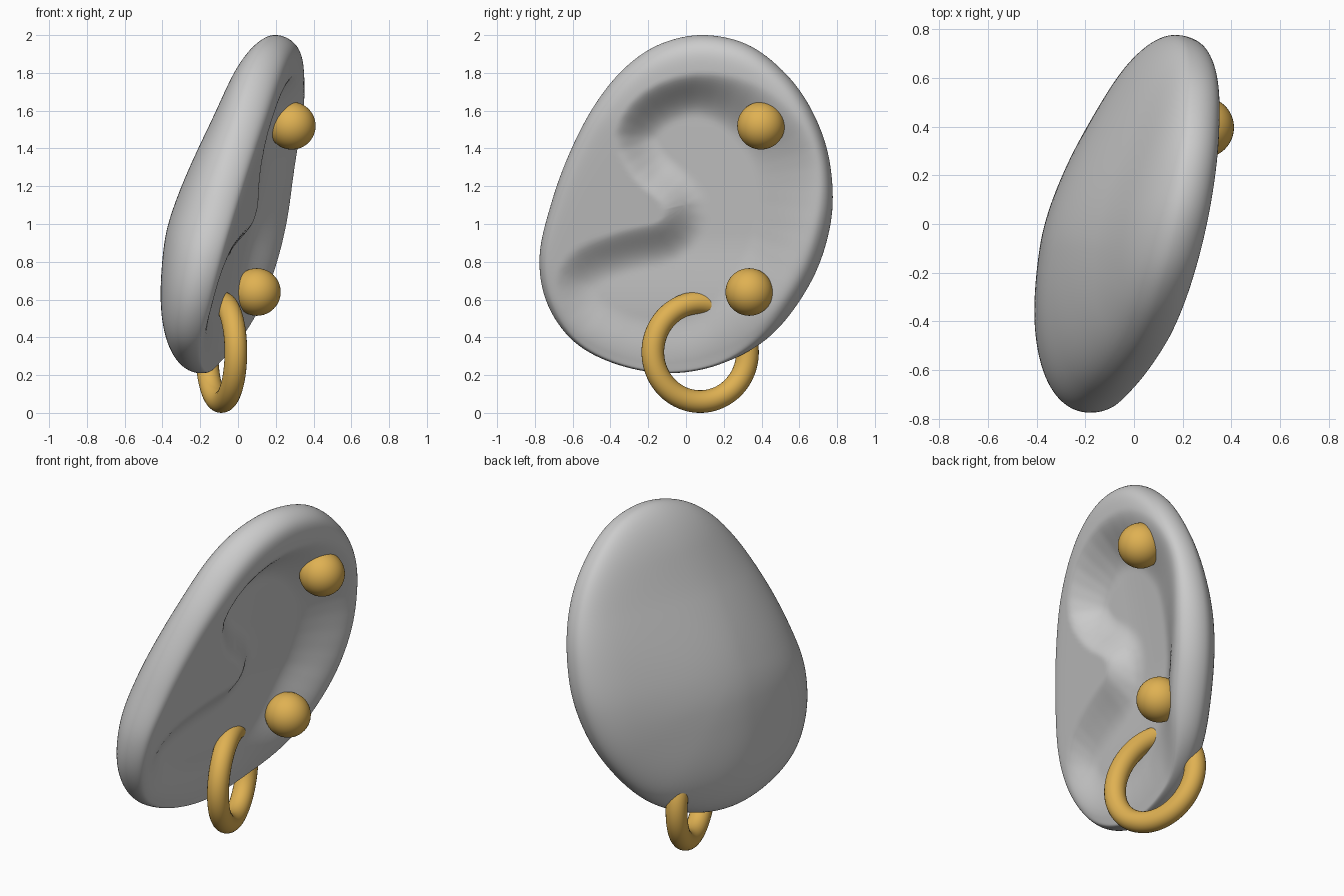
import bpy, bmesh, math
from mathutils import Vector

if "Cube" in bpy.data.objects:
    bpy.data.objects.remove(bpy.data.objects["Cube"])

def catmull(pts, n):
    """Smooth closed loop through 2D points, n samples per span."""
    out, k = [], len(pts)
    for i in range(k):
        a, b, c, d = (Vector(pts[(i + j) % k]) for j in (-1, 0, 1, 2))
        for m in range(n):
            t = m / n
            out.append(0.5 * (2 * b + (c - a) * t + (2 * a - 5 * b + 4 * c - d) * t * t
                              + (3 * b - a - 3 * c + d) * t ** 3))
    return out

def smooth(a, b, v, power=1):
    t = min(1, max(0, (v - a) / (b - a))) ** power
    return t * t * (3 - 2 * t)

def inside_dist(p, loop):
    """Signed distance to a closed loop, positive inside."""
    best, inside = 9.0, False
    for i, b in enumerate(loop):
        a = loop[i - 1]
        ab, ap = b - a, p - a
        t = min(1, max(0, ap.dot(ab) / ab.dot(ab)))
        best = min(best, (ap - ab * t).length)
        if (a.y > p.y) != (b.y > p.y) and p.x < a.x + ab.x * (p.y - a.y) / ab.y:
            inside = not inside
    return best if inside else -best

# Ear outline and edge of the inner hollow, both as (y, z)
OUTLINE = [(0.1, 2.0), (-0.13, 1.955), (-0.32, 1.83), (-0.48, 1.635), (-0.61, 1.39),
           (-0.71, 1.12), (-0.775, 0.83), (-0.735, 0.58), (-0.59, 0.375), (-0.36, 0.255),
           (-0.08, 0.21), (0.2, 0.265), (0.46, 0.42), (0.665, 0.7), (0.765, 1.0),
           (0.768, 1.28), (0.7, 1.53), (0.56, 1.76), (0.345, 1.94)]
HOLLOW = [(0.05, 1.74), (-0.2, 1.65), (-0.32, 1.47), (-0.24, 1.28), (-0.1, 1.15),
          (-0.06, 1.06), (-0.12, 0.96), (-0.32, 0.91), (-0.55, 0.82), (-0.64, 0.67),
          (-0.54, 0.46), (-0.2, 0.33), (0.15, 0.38), (0.42, 0.56), (0.6, 0.84),
          (0.66, 1.2), (0.59, 1.48), (0.35, 1.69)]
CENTRE, DEPTH, RINGS = Vector((0, 1.1)), 0.345, 56
rim = catmull(OUTLINE, 8)
hollow = catmull(HOLLOW, 3)

def dome(s):
    return DEPTH * math.sqrt(max(0, 1 - s * s))

def height(p, s):
    """Height of the hollowed front face above the tilted middle plane."""
    top = 0.115 + 0.06 * (p.y - 1.2) - 0.02 * smooth(0.6, 0.25, p.y)
    top += 0.07 * smooth(0.15, 0.55, p.x) * smooth(1.4, 0.8, p.y)
    d0 = dome(s)
    top = (d0 ** -5 + top ** -5) ** -0.2 if d0 > 1e-4 else 0
    d = inside_dist(p, hollow)
    reach = 0.17 + 0.15 * smooth(0.0, 0.5, p.x)
    low = smooth(0.95, 0.5, p.y)
    floor = min(top, -0.01 + 0.03 * smooth(0.0, 0.6, p.x) + 0.03 * low)
    return top + (floor - top) * smooth(-0.06, reach, d, 0.85)

def back_depth(p, s):
    """Rounded back, thinner toward the top and rear edge."""
    return -dome(s) * (1 - 0.25 * smooth(0.9, 1.75, p.y)) * (1 - 0.2 * smooth(-0.1, 0.6, p.x))

def place(p, h):
    bend = 0.02 * (smooth(0.8, 0.2, p.y) + smooth(1.5, 2.0, p.y))
    return (0.02 + 0.18 * p.x + 0.2 * (p.y - 1.1) - bend + h, p.x, p.y)

# Ear: domed back and hollowed front joined at the rim
bm = bmesh.new()
loops = []
for k in range(1, 2 * RINGS):
    s = math.sin(k * math.pi / 2 / RINGS)
    surface = back_depth if k >= RINGS else height
    loops.append([bm.verts.new(place(p, surface(p, s)))
                  for p in (CENTRE + (r - CENTRE) * s for r in rim)])
front_pole = bm.verts.new(place(CENTRE, height(CENTRE, 0)))
back_pole = bm.verts.new(place(CENTRE, back_depth(CENTRE, 0)))
n = len(rim)
for i in range(n):
    j = (i + 1) % n
    bm.faces.new((front_pole, loops[0][i], loops[0][j]))
    bm.faces.new((back_pole, loops[-1][j], loops[-1][i]))
    for a, b in zip(loops, loops[1:]):
        bm.faces.new((a[i], b[i], b[j], a[j]))
bmesh.ops.recalc_face_normals(bm, faces=bm.faces)
for f in bm.faces:
    f.smooth = True
mesh = bpy.data.meshes.new("ear")
bm.to_mesh(mesh)
bm.free()
bpy.context.collection.objects.link(bpy.data.objects.new("ear", mesh))

gold = bpy.data.materials.new("gold")
gold.diffuse_color = (0.74, 0.44, 0.085, 1)
gold.use_nodes = True
gold.node_tree.nodes["Principled BSDF"].inputs["Base Color"].default_value = gold.diffuse_color

def finish(name):
    ob = bpy.context.object
    ob.name = name
    ob.data.materials.append(gold)
    bpy.ops.object.shade_smooth()

# Ball studs
for name, loc in (("upper_stud", (0.285, 0.397, 1.52)), ("lower_stud", (0.1, 0.335, 0.64))):
    bpy.ops.mesh.primitive_uv_sphere_add(segments=48, ring_count=24, radius=0.126, location=loc)
    finish(name)

# Hoop through the lower edge
bpy.ops.mesh.primitive_torus_add(major_segments=96, minor_segments=24, major_radius=0.262,
                                 minor_radius=0.06, location=(-0.088, 0.075, 0.322),
                                 rotation=(math.pi / 2, 0, math.radians(107)))
finish("hoop_earring")
